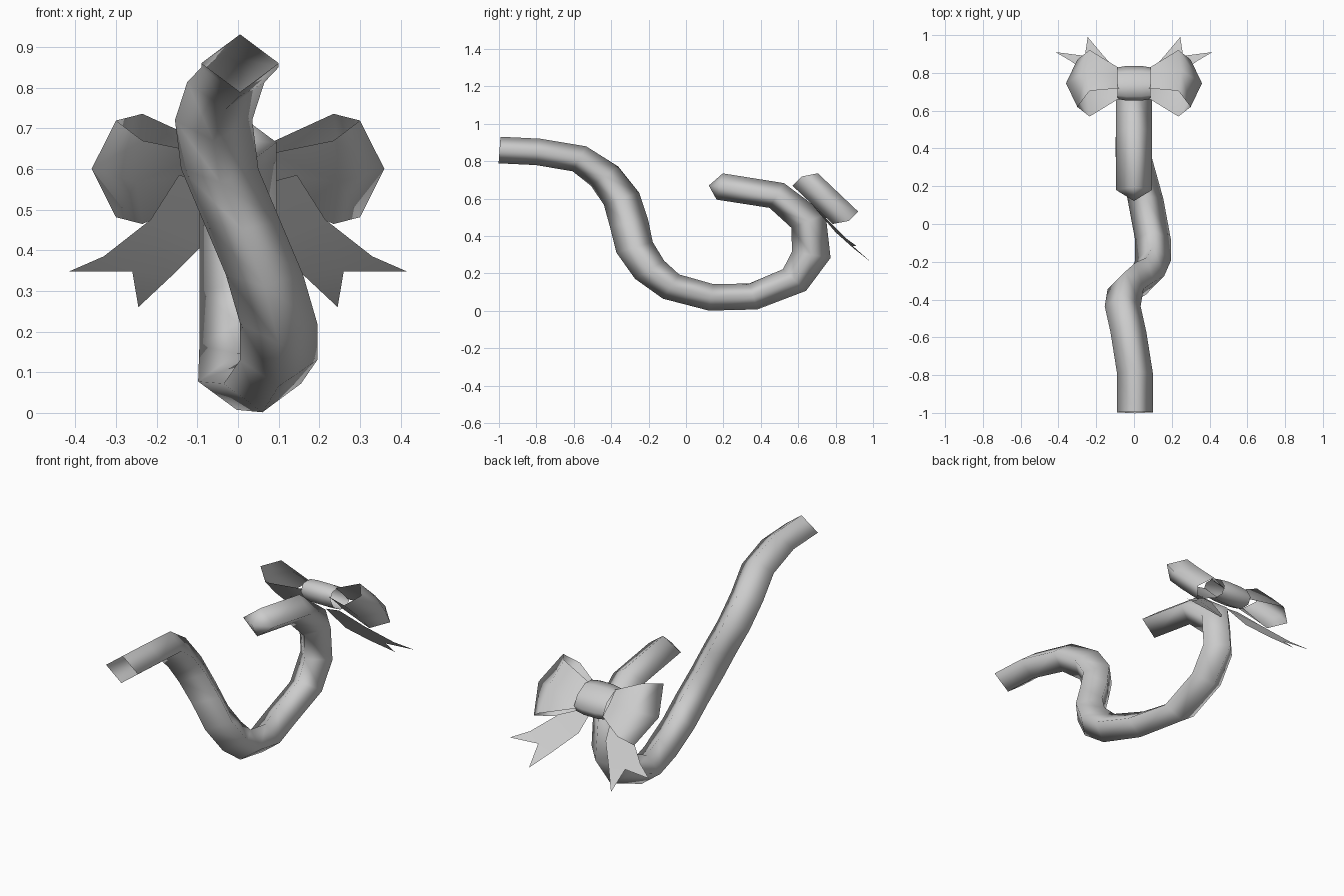
import bpy
from math import cos, sin, tau
from mathutils import Vector

if "Cube" in bpy.data.objects:
    bpy.data.objects.remove(bpy.data.objects["Cube"])


def make(name, verts, faces, mirror=False, smooth=True):
    me = bpy.data.meshes.new(name)
    me.from_pydata([tuple(v) for v in verts], [], faces)
    me.polygons.foreach_set("use_smooth", [smooth] * len(faces))
    me.update()
    ob = bpy.data.objects.new(name, me)
    bpy.context.collection.objects.link(ob)
    if mirror:
        ob.modifiers.new("mirror", 'MIRROR').use_clip = False
    return ob


# Curled tail: a diamond-section tube swept along a path, root end left open
path = [Vector(p) for p in [
    (.005, -.997, .86), (.005, -.79, .85), (-.03, -.57, .813), (-.06, -.435, .72),
    (-.045, -.345, .60), (.01, -.305, .47), (.065, -.275, .34), (.1, -.195, .22),
    (.1, -.08, .13), (.06, .135, .072), (-.003, .36, .077), (0, .58, .165),
    (0, .67, .30), (0, .655, .48), (0, .485, .617), (0, .18, .665)]]
verts, faces = [], []
for i, p in enumerate(path):
    a, b = path[max(i - 1, 0)], path[min(i + 1, len(path) - 1)]
    t = Vector((0, b.y - a.y, b.z - a.z)).normalized()
    n = Vector((0, -t.z * .106, t.y * .071))      # section is squashed in z
    side = Vector((.095, 0, 0))
    verts += [p + side, p + n, p - side, p - n]
    if i:
        o = 4 * i
        faces += [(o - 4 + k, o - 4 + (k + 1) % 4, o + (k + 1) % 4, o + k) for k in range(4)]
o = len(verts)
verts.append(Vector((0, .122, .67)))              # pointed tip
faces += [(o - 4 + k, o - 4 + (k + 1) % 4, o) for k in range(4)]
make("curled_tail", verts, faces)

# Bow frame: d runs across the ribbon, n points outwards from the tail
centre = Vector((0, .745, .60))
d = Vector((0, .108, -.1025))
n = Vector((0, .068, .033))


def at(x, u, v):
    return centre + Vector((x, 0, 0)) + d * u + n * v


# Bow loops: a ribbon folded round, three points across its width
verts, faces = [], []
stations = [(.08, .085, .5, -.4), (.235, .25, 1, -1), (.3, .36, 1.16, 0),
            (.235, .25, 1, 1), (.08, .085, .5, .4)]
for i, (edge_x, mid_x, half, v) in enumerate(stations):
    verts += [at(edge_x, -half, v), at(mid_x, 0, v), at(edge_x, half, v)]
    if i:
        o = 3 * i
        faces += [(o - 3 + k, o - 2 + k, o + 1 + k, o + k) for k in range(2)]
make("bow_loops", verts, faces, mirror=True)

# Bow knot: a slightly bulging band
verts, faces = [], []
for i, (x, s) in enumerate([(-.088, .95), (-.04, 1.04), (.04, 1.04), (.088, .95)]):
    verts += [at(x, .62 * s * cos(tau * k / 8), .85 * s * sin(tau * k / 8)) for k in range(8)]
    if i:
        o = 8 * i
        faces += [(o - 8 + k, o - 8 + (k + 1) % 8, o + (k + 1) % 8, o + k) for k in range(8)]
make("bow_knot", verts, faces)

# Ribbon ends: flat strips with a notched tip
verts = [(.05, .68, .56), (.145, .655, .585), (.215, .77, .475), (.33, .86, .385),
         (.415, .91, .348), (.26, .89, .348), (.245, .99, .26), (.165, .895, .335),
         (.08, .80, .42)]
faces = [(0, 1, 2, 8), (8, 2, 3, 5, 7), (3, 4, 5), (7, 5, 6)]
make("ribbon_ends", verts, faces, mirror=True)
